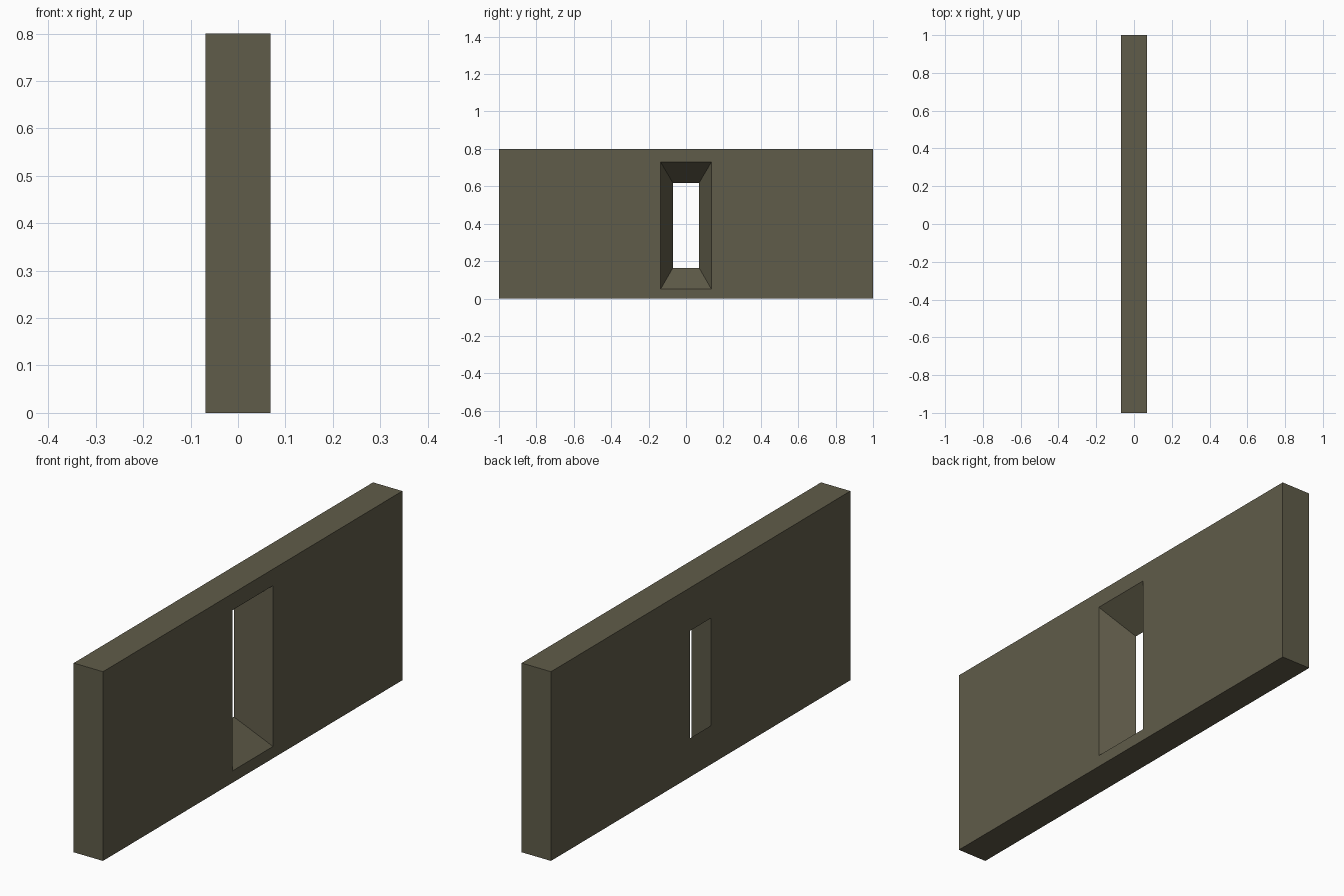
import bpy, bmesh

if "Cube" in bpy.data.objects:
    bpy.data.objects.remove(bpy.data.objects["Cube"])

# Dimensions
HALF_T, HALF_L, HEIGHT = 0.0685, 1.0, 0.8

stone = bpy.data.materials.new("olive stone")
stone.diffuse_color = (0.117, 0.107, 0.067, 1)
stone.use_nodes = True
stone.node_tree.nodes["Principled BSDF"].inputs["Base Color"].default_value = stone.diffuse_color

bm = bmesh.new()


def ring(x, half_w, z0, z1):
    """Rectangular loop of vertices in the plane at x."""
    pts = [(-half_w, z0), (half_w, z0), (half_w, z1), (-half_w, z1)]
    return [bm.verts.new((x, y, z)) for y, z in pts]


# Wall with a splayed window slit: wall outline and opening on each side
rings = [
    ring(HALF_T, HALF_L, 0, HEIGHT),
    ring(HALF_T, 0.136, 0.05, 0.73),      # wide side of the opening
    ring(-HALF_T, 0.07, 0.164, 0.618),    # narrow side of the opening
    ring(-HALF_T, HALF_L, 0, HEIGHT),
]

# Bridge the loops into a closed solid
for a, b in zip(rings, rings[1:] + rings[:1]):
    for i in range(4):
        j = (i + 1) % 4
        bm.faces.new((a[i], a[j], b[j], b[i]))
bmesh.ops.recalc_face_normals(bm, faces=bm.faces)

mesh = bpy.data.meshes.new("wall_with_window_slit")
bm.to_mesh(mesh)
bm.free()
mesh.materials.append(stone)
wall = bpy.data.objects.new("wall_with_window_slit", mesh)
bpy.context.collection.objects.link(wall)
